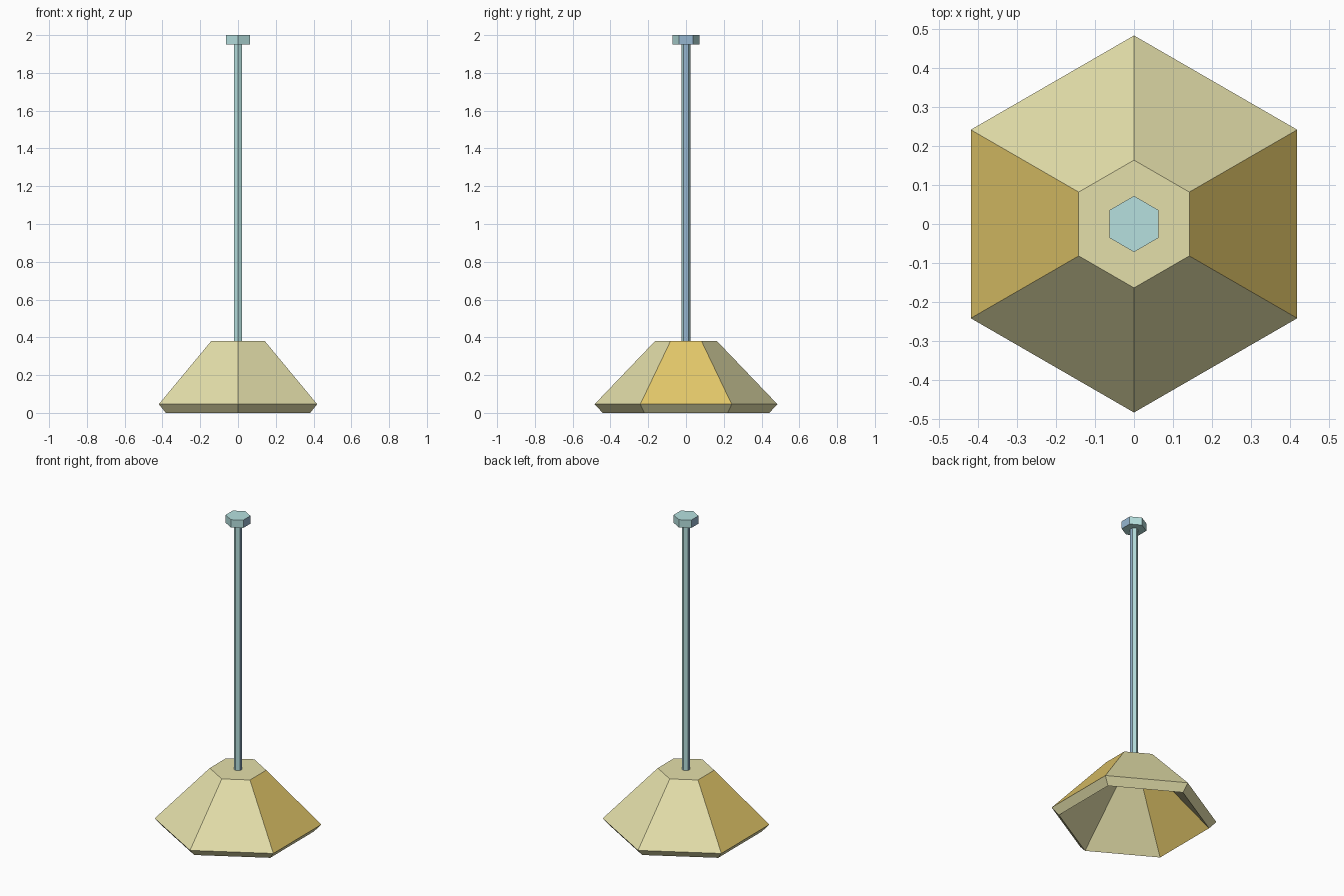
import bpy, bmesh, math

if "Cube" in bpy.data.objects:
    bpy.data.objects.remove(bpy.data.objects["Cube"])


def srgb(r, g, b):
    def lin(c):
        c /= 255
        return c / 12.92 if c <= 0.04045 else ((c + 0.055) / 1.055) ** 2.4
    return (lin(r), lin(g), lin(b), 1.0)


def material(name, rgb):
    m = bpy.data.materials.new(name)
    m.diffuse_color = srgb(*rgb)
    m.use_nodes = True
    m.node_tree.nodes["Principled BSDF"].inputs["Base Color"].default_value = m.diffuse_color
    return m


cream = material("pale cream", (228, 223, 170))
gold = material("warm gold", (228, 200, 106))
teal = material("pale teal", (182, 224, 223))
blue = material("soft blue", (150, 182, 208))


def hex_lathe(name, profile, mats, is_side):
    """Hexagonal lathe of (radius, z) points with corners on the y axis,
    capped at both ends. Side panels facing +x or -x get the second colour."""
    bm = bmesh.new()
    rings = []
    for r, z in profile:
        rings.append([bm.verts.new((r * math.cos(math.radians(30 + 60 * i)),
                                    r * math.sin(math.radians(30 + 60 * i)), z))
                      for i in range(6)])
    for k, (a, b) in enumerate(zip(rings, rings[1:])):
        for i in range(6):
            j = (i + 1) % 6
            f = bm.faces.new((a[i], a[j], b[j], b[i]))
            if is_side(k) and abs(f.calc_center_median().y) < 0.001:
                f.material_index = 1
    bm.faces.new(rings[0])
    bm.faces.new(rings[-1])
    bmesh.ops.recalc_face_normals(bm, faces=bm.faces)
    me = bpy.data.meshes.new(name)
    bm.to_mesh(me)
    bm.free()
    for m in mats:
        me.materials.append(m)
    ob = bpy.data.objects.new(name, me)
    bpy.context.collection.objects.link(ob)
    return ob


# Thick-walled shade, open below: outer wall, slanted rim, inner wall
hex_lathe("lamp_shade",
          [(0.164, 0.38), (0.484, 0.046), (0.441, 0.0), (0.134, 0.327)],
          (cream, gold), lambda k: k != 1)

# Hanging rod and ceiling mount
hex_lathe("hanging_rod", [(0.024, 0.38), (0.024, 1.95)],
          (teal, blue), lambda k: True)
hex_lathe("ceiling_mount", [(0.072, 1.95), (0.072, 2.0)],
          (teal, blue), lambda k: True)
